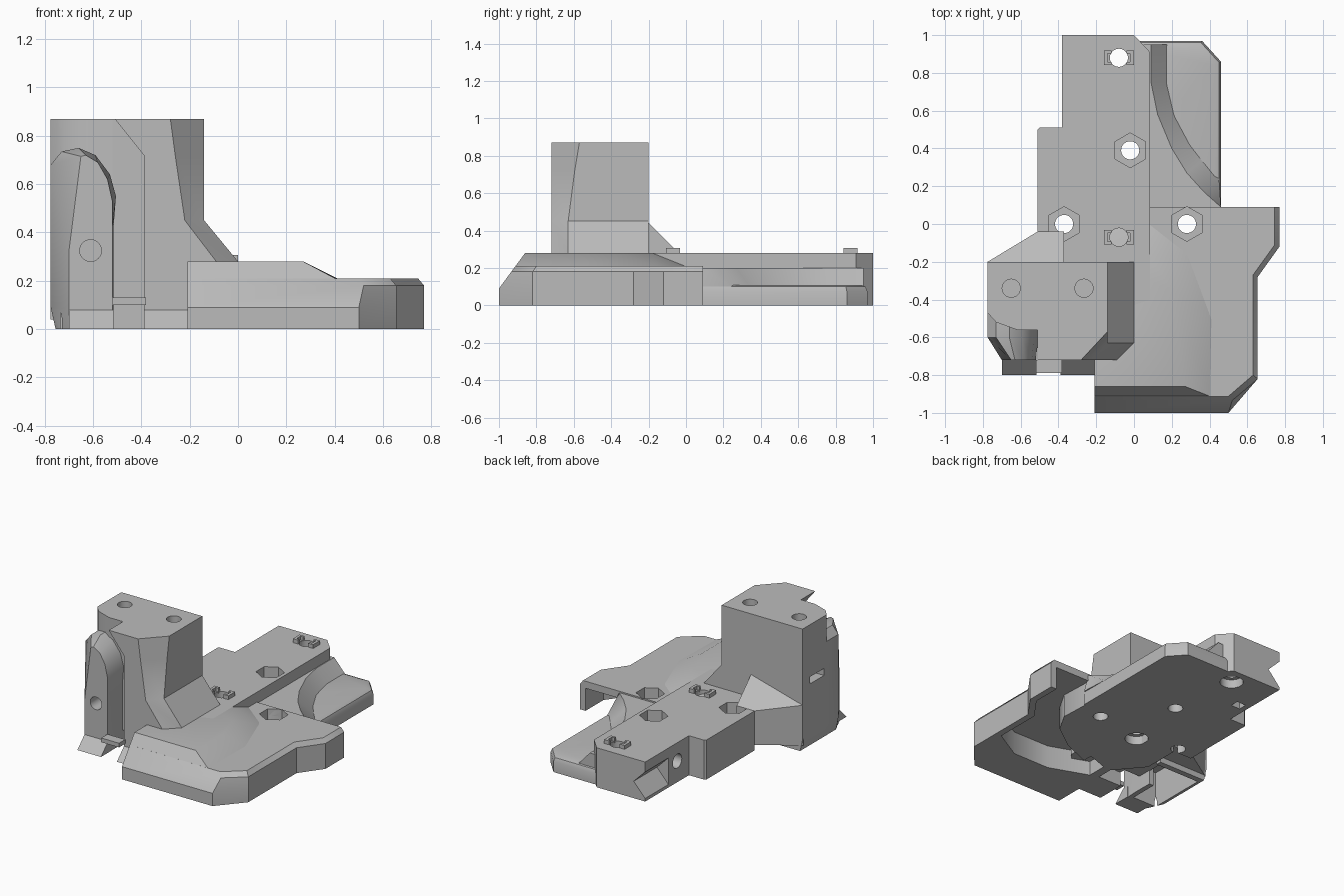
import bpy, bmesh, math

cube = bpy.data.objects.get("Cube")
if cube:
    bpy.data.objects.remove(cube, do_unlink=True)

grey = bpy.data.materials.new("light grey")
grey.use_nodes = True
GREY = (0.5, 0.5, 0.5, 1)
grey.diffuse_color = GREY
grey.node_tree.nodes["Principled BSDF"].inputs["Base Color"].default_value = GREY


def loft(name, rings):
    """Skin a closed solid through rings that have equal point counts."""
    bm = bmesh.new()
    loops = [[bm.verts.new(p) for p in ring] for ring in rings]
    n = len(loops[0])
    for a, b in zip(loops, loops[1:]):
        for i in range(n):
            j = (i + 1) % n
            bm.faces.new((a[i], a[j], b[j], b[i]))
    bm.faces.new(loops[0][::-1])
    bm.faces.new(loops[-1])
    bmesh.ops.recalc_face_normals(bm, faces=bm.faces)
    mesh = bpy.data.meshes.new(name)
    bm.to_mesh(mesh)
    bm.free()
    mesh.materials.append(grey)
    obj = bpy.data.objects.new(name, mesh)
    bpy.context.collection.objects.link(obj)
    return obj


def at(z, pts):
    return [(x, y, z) for x, y in pts]


def prism(name, pts, z0, z1):
    return loft(name, [at(z0, pts), at(z1, pts)])


def box(name, x0, x1, y0, y1, z0, z1):
    return prism(name, [(x0, y0), (x1, y0), (x1, y1), (x0, y1)], z0, z1)


def ngon(x, y, r, n=32, turn=0.0):
    return [(x + r * math.cos(turn + math.tau * i / n),
             y + r * math.sin(turn + math.tau * i / n)) for i in range(n)]


def smooth(obj):
    bpy.ops.object.select_all(action='DESELECT')
    obj.select_set(True)
    bpy.context.view_layer.objects.active = obj
    bpy.ops.object.shade_smooth_by_angle(angle=math.radians(35))


def cut(cutter, *targets):
    """Subtract the cutter from every target, then remove it."""
    cutter.hide_render = True
    for obj in targets:
        mod = obj.modifiers.new("cut", 'BOOLEAN')
        mod.operation, mod.solver, mod.object = 'DIFFERENCE', 'EXACT', cutter
        bpy.context.view_layer.objects.active = obj
        bpy.ops.object.modifier_apply(modifier=mod.name)
    bpy.data.objects.remove(cutter, do_unlink=True)


# Mounting block with its side step
mount = prism("mount_block", [
    (-.38, 1), (0, 1), (.085, .91), (.085, -.4), (-.2, -.5), (-.37, -.3),
    (-.37, -.04), (-.51, -.04), (-.51, .5), (-.5, .51), (-.38, .51)], 0, .28)
cut(loft("notch_cutter", [[(-.4, y, .23), (-.29, y, .12), (-.4, y, 0)]
                          for y in (.74, 1.1)]), mount)
cut(loft("side_hole_cutter", [[(x, y, z) for y, z in ngon(.64, .15, .05)]
                              for x in (-.5, -.3)]), mount)
cut(box("slot_cutter", -.34, -.27, .65, .71, -.1, .06), mount)

# Bottom plate inside the duct
plate = prism("bottom_plate", [
    (0, .2), (.45, .09), (.46, -.15), (.38, -.29), (.2, -.42), (.0, -.5)], 0, .18)

# Low rear ear with a rounded rim
ear_rim = [(0, .97), (.36, .97), (.46, .86), (.46, .05), (0, .05)]
ear_mid = [(0, .96), (.355, .96), (.45, .855), (.45, .05), (0, .05)]
ear_top = [(0, .935), (.34, .935), (.425, .84), (.425, .05), (0, .05)]
ear = loft("rear_ear", [at(0, ear_rim), at(.075, ear_rim),
                        at(.1, ear_mid), at(.11, ear_top)])

# Curved bank from the ear up to the front hood
bank_low = [(.18, .95), (.18, .75), (.22, .58), (.3, .43), (.37, .34), (.45, .24), (.46, .05), (.05, .05), (.05, .95)]
bank_high = [(.09, .95), (.09, .75), (.125, .58), (.2, .4), (.28, .27), (.37, .17), (.46, .09), (.05, .05), (.05, .95)]
bank = loft("curved_bank", [at(.1, bank_low), at(.2, bank_high)])

# Front hood: thin shell, open underneath and at the rear
hood_foot = [(-.21, -1), (.5, -1), (.655, -.82), (.655, -.28),
             (.77, -.12), (.77, .09), (.46, .09), (-.21, .09)]
hood_mid = [(-.21, -.934), (.52, -.934)] + hood_foot[2:]
hood_top = [(-.21, -.912), (.5, -.912), (.63, -.8), (.63, -.27),
            (.745, -.11), (.745, .09), (.46, .09), (-.21, .09)]
hood = loft("front_hood", [at(0, hood_foot), at(.09, hood_foot),
                           at(.18, hood_mid), at(.21, hood_top)])
cut(prism("duct_cutter", [(-.15, -.62), (.12, -.72), (.4, -.72), (.61, -.6), (.61, -.27),
                          (.725, -.11), (.725, .2), (-.15, .2)], -.1, .16), hood)

# Raised part of the hood that blends down to the side
crown = loft("hood_crown", [
    at(.2, [(-.21, -.919), (.42, -.919), (.43, -.5), (.3, -.15), (.085, .02), (-.21, .02)]),
    at(.28, [(-.21, -.86), (.27, -.86), (.27, -.55), (.2, -.35), (.085, -.18), (-.21, -.18)])])

# Bolt holes with hexagonal nut pockets
drilled = (mount, plate, ear, bank, hood, crown)
for x, y, floor in ((-.37, 0, .2), (-.02, .39, .2), (.28, 0, .13)):
    cut(prism("bolt_cutter", ngon(x, y, .048), -.1, .5), *drilled)
    cut(prism("nut_cutter", ngon(x, y, .092, 6, math.pi / 6), floor, .5), *drilled)

# Pin holes with small C-shaped clips
for i, y in enumerate((.88, -.07)):
    cut(prism("pin_cutter", ngon(-.08, y, .048), -.1, .5), mount, plate)
    cut(prism("counterbore_cutter", ngon(-.08, y, .075), -.1, .06), mount, plate)
    for side in (-1, 1):
        a, b, c = (-.08 + side * d for d in (.04, .06, .08))
        prism(f"clip_{i}_{'left' if side > 0 else 'right'}", [
            (a, y - .038), (c, y - .038), (c, y + .038), (a, y + .038),
            (a, y + .022), (b, y + .022), (b, y - .022), (a, y - .022)], .27, .307)


# Tower core: flared toward the hood, chamfered front corner
def core_ring(z, right, corner, chamfer, left):
    return at(z, [(-.52, -.2), (right, -.2), (right, corner),
                  (chamfer, -.72), (left, -.72), (left, -.56), (-.52, -.56)])


core = loft("tower_core", [
    core_ring(.1, 0, -.63, -.09, -.39), core_ring(.28, 0, -.63, -.09, -.39),
    core_ring(.45, -.14, -.63, -.22, -.39), core_ring(.72, -.14, -.595, -.26, -.39),
    core_ring(.87, -.14, -.57, -.28, -.51)])

# Tower side body, hollow below
side_pts = [(-.775, -.2), (-.39, -.2), (-.39, -.56), (-.62, -.56), (-.73, -.52), (-.775, -.47)]
side_low = [(x + .02 if x < -.7 else x, y) for x, y in side_pts]
side = loft("tower_side", [at(0, side_low), at(.09, side_pts), at(.87, side_pts)])
cut(box("hollow_cutter", -.735, -.3, -.6, -.24, -.1, .38), side)
cut(box("window_cutter", -.8, -.7, -.44, -.28, .45, .5), side)
for x in (-.65, -.265):
    cut(prism("screw_cutter", ngon(x, -.34, .048), .7, 1), core, side)

# Lower wall of the core, leaving the channel beside the lever open
prism("core_skirt", [(-.39, -.72), (-.15, -.72), (-.15, -.6), (-.39, -.6)], 0, .2)

# Arched lever with a pivot hole
lever_back = [(-.755, 0), (-.775, .09), (-.775, .68), (-.73, .735), (-.66, .75),
              (-.59, .72), (-.53, .64), (-.505, .55), (-.515, .42), (-.515, 0)]
lever_front = [(-.7, 0), (-.7, .08), (-.7, .32), (-.65, .715), (-.63, .72),
               (-.58, .69), (-.54, .62), (-.52, .53), (-.52, .42), (-.52, 0)]
lever = loft("arched_lever", [[(x, y, z) for x, z in ring] for y, ring in
                              ((-.46, lever_back), (-.6, lever_back), (-.72, lever_front))])
cut(box("lever_hollow_cutter", -.735, -.55, -.66, -.3, -.1, .25), lever)
cut(loft("pivot_cutter", [[(x, y, z) for x, z in ngon(-.61, .325, .045)]
                          for y in (-.9, -.6)]), lever)

# Sloped feet and the thin bridge between them
for name, x0, x1 in (("lever_foot", -.7, -.515), ("core_foot", -.39, -.2)):
    loft(name, [[(x, -.8, 0), (x, -.72, .08), (x, -.68, .08), (x, -.68, 0)] for x in (x0, x1)])
box("foot_bridge", -.52, -.38, -.79, -.72, .1, .13)

# Ramp joining the tower to the side step
ramp_foot = [(-.775, -.21), (-.37, -.21), (-.37, -.04), (-.51, -.04)]
ramp_top = [(-.775, -.2, .33), (-.37, -.2, .44), (-.37, -.04, .28), (-.51, -.04, .28)]
ramp = loft("rear_ramp", [at(.04, ramp_foot), ramp_top])

for obj in (mount, plate, ear, bank, hood, crown, core, side, lever):
    smooth(obj)
